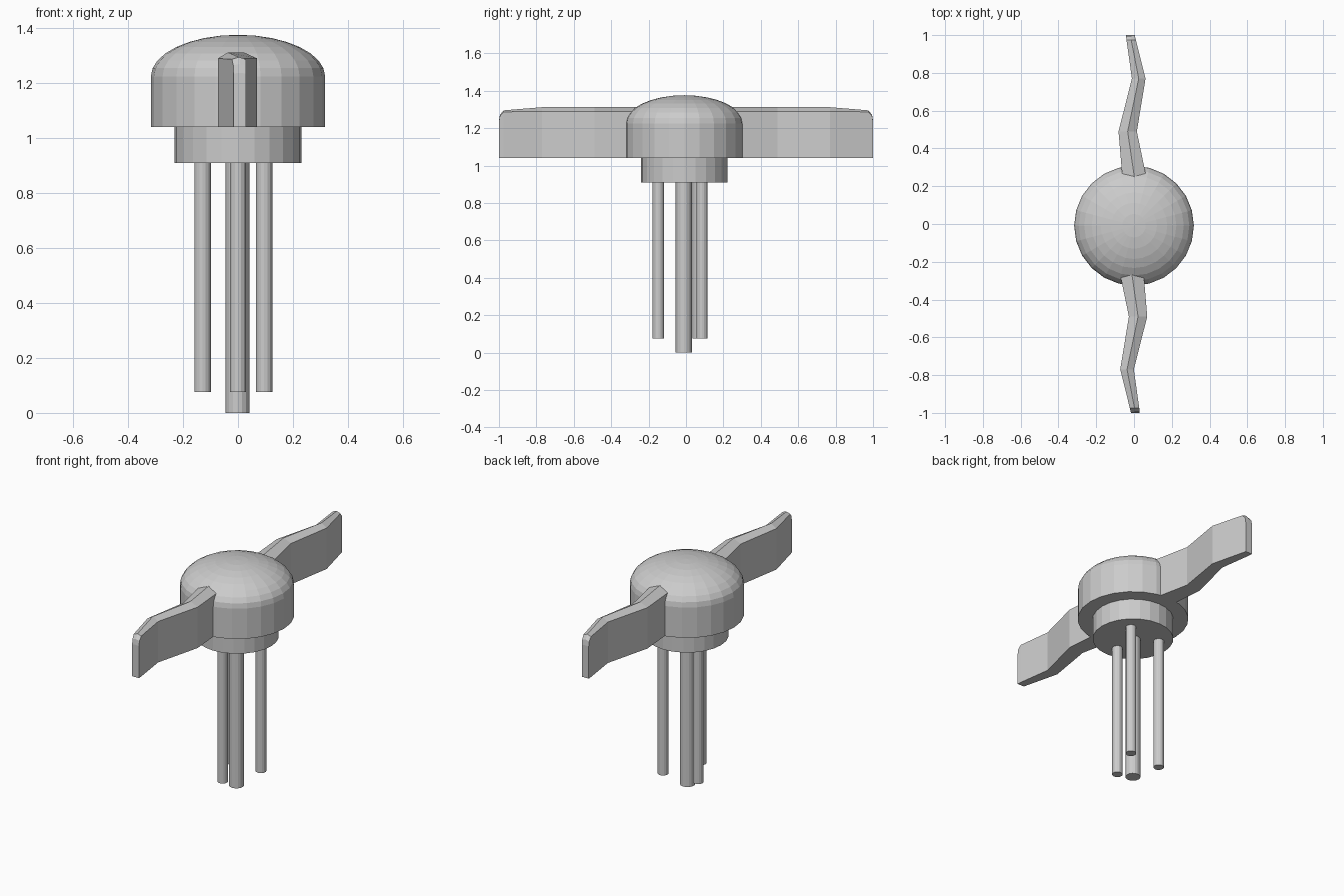
import bpy, bmesh
from math import sin, cos, pi

if "Cube" in bpy.data.objects:
    bpy.data.objects.remove(bpy.data.objects["Cube"])

CY = -0.009  # y of the body axis


def finish(name, bm):
    bmesh.ops.recalc_face_normals(bm, faces=bm.faces[:])
    mesh = bpy.data.meshes.new(name)
    bm.to_mesh(mesh)
    bm.free()
    obj = bpy.data.objects.new(name, mesh)
    bpy.context.collection.objects.link(obj)
    return obj


def loft(name, rings, tip=None):
    """Join closed rings of points; cap the start, and end in a cap or a tip."""
    bm = bmesh.new()
    loops = [[bm.verts.new(p) for p in ring] for ring in rings]
    n = len(loops[0])
    for a, b in zip(loops, loops[1:]):
        for i in range(n):
            j = (i + 1) % n
            bm.faces.new((a[i], a[j], b[j], b[i]))
    bm.faces.new(loops[0])
    if tip:
        t = bm.verts.new(tip)
        for i in range(n):
            bm.faces.new((loops[-1][i], loops[-1][(i + 1) % n], t))
    else:
        bm.faces.new(loops[-1])
    return finish(name, bm)


def circle(x, y, z, r, n):
    return [(x + r * cos(2 * pi * i / n), y + r * sin(2 * pi * i / n), z) for i in range(n)]


def cylinder(name, x, y, r, z0, z1, n):
    return loft(name, [circle(x, y, z0, r, n), circle(x, y, z1, r, n)])


# Domed cap
R, SHOULDER, TOP = 0.317, 1.225, 1.376
rings = [circle(0, CY, 1.04, R, 24)]
for k in range(8):
    a = k * pi / 16
    rings.append(circle(0, CY, SHOULDER + (TOP - SHOULDER) * sin(a), R * cos(a), 24))
loft("domed_cap", rings, (0, CY, TOP))

# Collar under the cap
cylinder("collar", 0, CY, 0.231, 0.91, 1.04, 24)

# Thick centre pin and three shorter pins around it
cylinder("centre_pin", -0.002, -0.012, 0.043, 0, 0.91, 16)
for i, (x, y) in enumerate([(0, -0.148), (0.095, 0.086), (-0.129, 0.066)]):
    cylinder(f"outer_pin_{i + 1}", x, y, 0.03, 0.076, 0.91, 16)

# Zigzag wings: distance out, left x, right x, shoulder height, ridge height
STATIONS = [
    (0.24, -0.073, 0.055, 1.29, 1.312),
    (0.49, -0.021, 0.076, 1.29, 1.312),
    (0.77, -0.067, 0.005, 1.29, 1.312),
    (0.975, -0.016, 0.034, 1.287, 1.295),
    (0.995, -0.011, 0.036, 1.265, 1.27),
    (1.0, -0.010, 0.036, 1.235, 1.238),
]
for name, s in (("front_wing", 1), ("back_wing", -1)):
    rings = []
    for d, xl, xr, zs, zr in STATIONS:
        section = [(xl, 1.04), (xr, 1.04), (xr, zs), ((xl + xr) / 2, zr), (xl, zs)]
        rings.append([(s * x - 0.006, -s * d, z) for x, z in section])
    # Straight lower part of the tip
    rings[-1][0] = (rings[-1][0][0], -s, 1.04)
    loft(name, rings)
